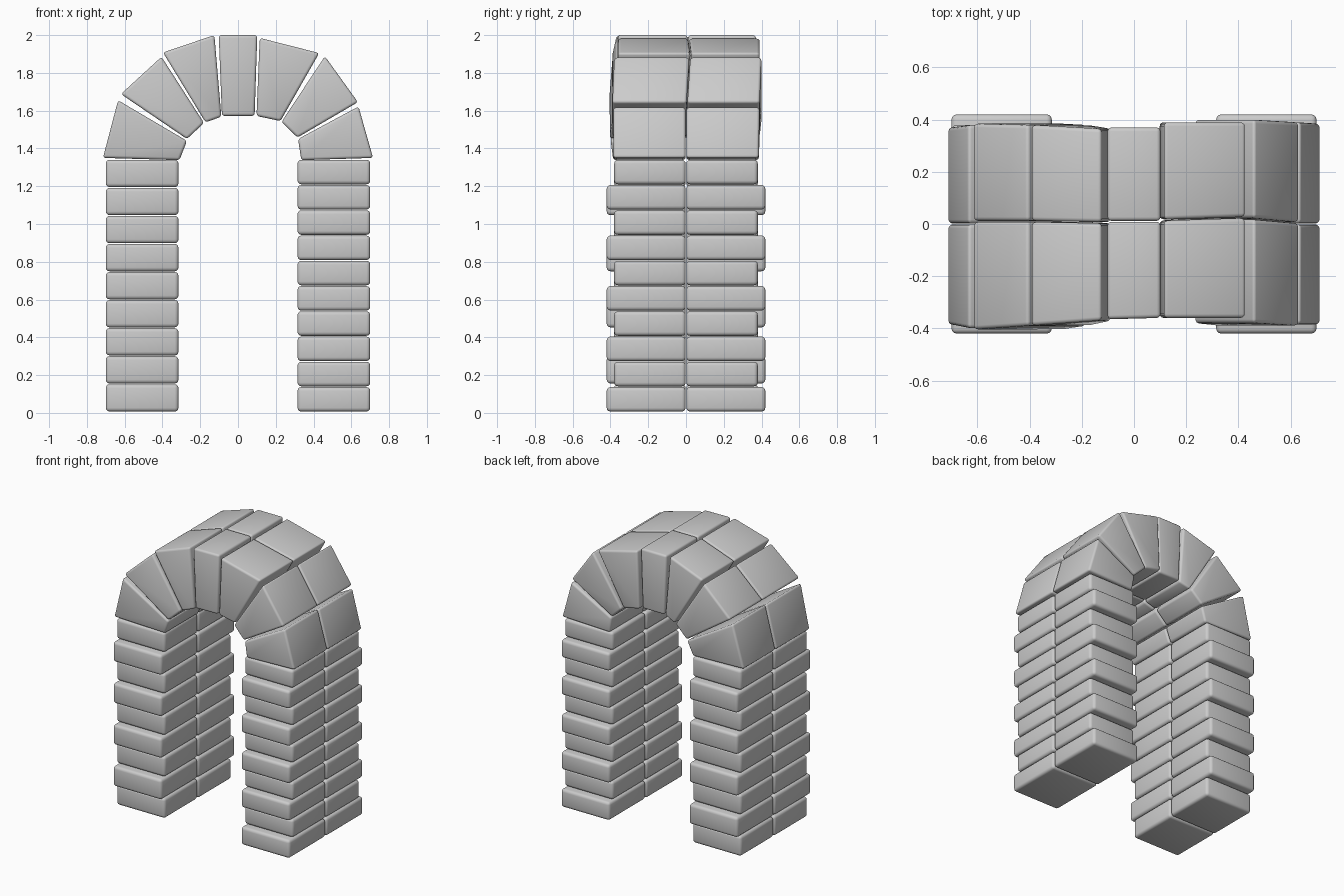
import bpy

cube = bpy.data.objects.get("Cube")
if cube:
    bpy.data.objects.remove(cube, do_unlink=True)

stone = bpy.data.materials.new("grey_stone")
stone.use_nodes = True
grey = (0.6, 0.6, 0.6, 1)
stone.diffuse_color = grey
stone.node_tree.nodes["Principled BSDF"].inputs["Base Color"].default_value = grey


def block(name, outline, near, far, bevel):
    """Rounded block: an x-z outline swept in y; near and far give y per corner."""
    verts = [(x, y, z) for (x, z), y in zip(outline, near)]
    verts += [(x, y, z) for (x, z), y in zip(outline, far)]
    n = len(outline)
    faces = [tuple(range(n)), tuple(reversed(range(n, 2 * n)))]
    faces += [(i, i + n, (i + 1) % n + n, (i + 1) % n) for i in range(n)]
    mesh = bpy.data.meshes.new(name)
    mesh.from_pydata(verts, [], faces)
    # consistent outward winding for either outline direction
    area = sum(a[0] * b[1] - b[0] * a[1] for a, b in zip(outline, outline[1:] + outline[:1]))
    if area < 0:
        mesh.flip_normals()
    mesh.materials.append(stone)
    mesh.shade_smooth()
    obj = bpy.data.objects.new(name, mesh)
    bpy.context.collection.objects.link(obj)
    mod = obj.modifiers.new("rounded_edges", "BEVEL")
    mod.width = bevel
    mod.segments = 3
    mod.limit_method = "NONE"


GAP = 0.002


def pier(name, x0, x1, count, wide_first):
    """Stack of brick pairs whose depth alternates between courses."""
    bottom, top = 0.005, 1.342
    step = (top - bottom) / count
    for i in range(count):
        z0 = bottom + i * step + 0.002
        z1 = z0 + step - 0.004
        depth = 0.42 if (i % 2 == 0) == wide_first else 0.38
        outline = [(x0, z0), (x1, z0), (x1, z1), (x0, z1)]
        block(f"{name}_front_brick_{i + 1}", outline, [-depth] * 4, [-GAP] * 4, 0.02)
        block(f"{name}_back_brick_{i + 1}", outline, [GAP] * 4, [depth] * 4, 0.02)


pier("right_pier", -0.70, -0.315, 9, False)
pier("left_pier", 0.315, 0.70, 10, True)

# Arch stones: start outer, end outer, end inner, start inner corners,
# then (front, joint, back) y at the start and at the end
arch = [
    ([(-.715, 1.35), (-.635, 1.655), (-.27, 1.44), (-.31, 1.338)], (-.385, 0, .37), (-.40, 0, .38)),
    ([(-.62, 1.688), (-.405, 1.885), (-.18, 1.535), (-.27, 1.45)], (-.405, .01, .385), (-.39, .01, .38)),
    ([(-.397, 1.908), (-.125, 2.0), (-.088, 1.568), (-.172, 1.538)], (-.39, .01, .38), (-.37, .005, .365)),
    ([(-.102, 2.0), (.102, 2.0), (.088, 1.572), (-.085, 1.572)], (-.365, .01, .37), (-.36, .01, .37)),
    ([(.115, 1.985), (.43, 1.905), (.225, 1.545), (.098, 1.572)], (-.36, .015, .39), (-.36, .025, .39)),
    ([(.46, 1.888), (.635, 1.645), (.315, 1.458), (.23, 1.54)], (-.38, .02, .40), (-.39, .005, .39)),
    ([(.638, 1.622), (.715, 1.35), (.335, 1.338), (.318, 1.45)], (-.385, 0, .39), (-.385, 0, .385)),
]
for i, (outline, start, end) in enumerate(arch, 1):
    front, joint, back = ([s, e, e, s] for s, e in zip(start, end))
    block(f"arch_front_stone_{i}", outline, front, [y - GAP for y in joint], 0.015)
    block(f"arch_back_stone_{i}", outline, [y + GAP for y in joint], back, 0.015)
